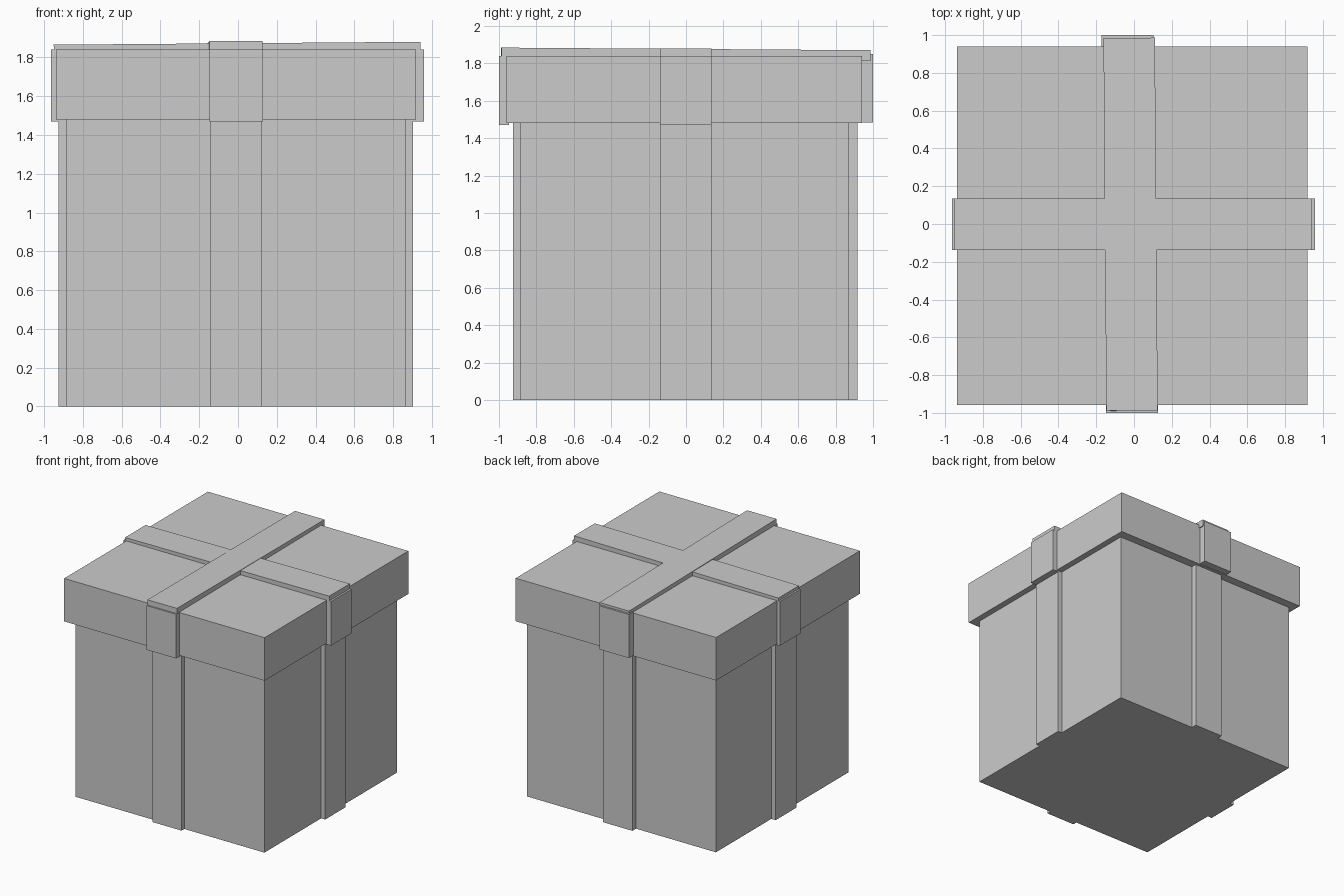
import bpy
from math import atan2
from mathutils import Matrix

if "Cube" in bpy.data.objects:
    bpy.data.objects.remove(bpy.data.objects["Cube"])


def box(name, x, y, z, rot=(0, 0, 0)):
    """Box from axis ranges, optionally tilted slightly about its own centre."""
    spans = (x, y, z)
    centre = [(a + b) / 2 for a, b in spans]
    bpy.ops.mesh.primitive_cube_add(size=1, location=centre, rotation=rot)
    ob = bpy.context.object
    ob.name = name
    ob.data.transform(Matrix.Diagonal([b - a for a, b in spans] + [1]))
    return ob


# Carton and its overhanging lid
box("box_body", (-0.885, 0.866), (-0.888, 0.868), (0, 1.49))
box("box_lid", (-0.938, 0.918), (-0.959, 0.941), (1.48, 1.84))

# Ribbon bands running up the four body sides
wx, wy = (-0.145, 0.125), (-0.138, 0.135)
box("body_ribbon_front", wx, (-0.925, -0.87), (0, 1.49))
box("body_ribbon_back", wx, (0.85, 0.916), (0, 1.49))
box("body_ribbon_left", (-0.925, -0.87), wy, (0, 1.49))
box("body_ribbon_right", (0.85, 0.903), wy, (0, 1.49))

# Ribbon bands on the lid rim
box("lid_ribbon_front", (-0.147, 0.128), (-1.0, -0.945), (1.47, 1.84))
box("lid_ribbon_back", (-0.172, 0.102), (0.937, 1.0), (1.485, 1.85))
box("lid_ribbon_left", (-0.964, -0.91), wy, (1.47, 1.84))
box("lid_ribbon_right", (0.90, 0.958), wy, (1.47, 1.84))

# Slightly crooked ribbon cross on top of the lid
box("top_ribbon_across", (-0.95, 0.942), wy, (1.82, 1.873),
    (0, -atan2(0.015, 1.89), 0))
box("top_ribbon_along", (-0.154, 0.118), (-0.988, 0.985), (1.82, 1.877),
    (-atan2(0.014, 1.97), 0, atan2(0.015, 1.97)))
